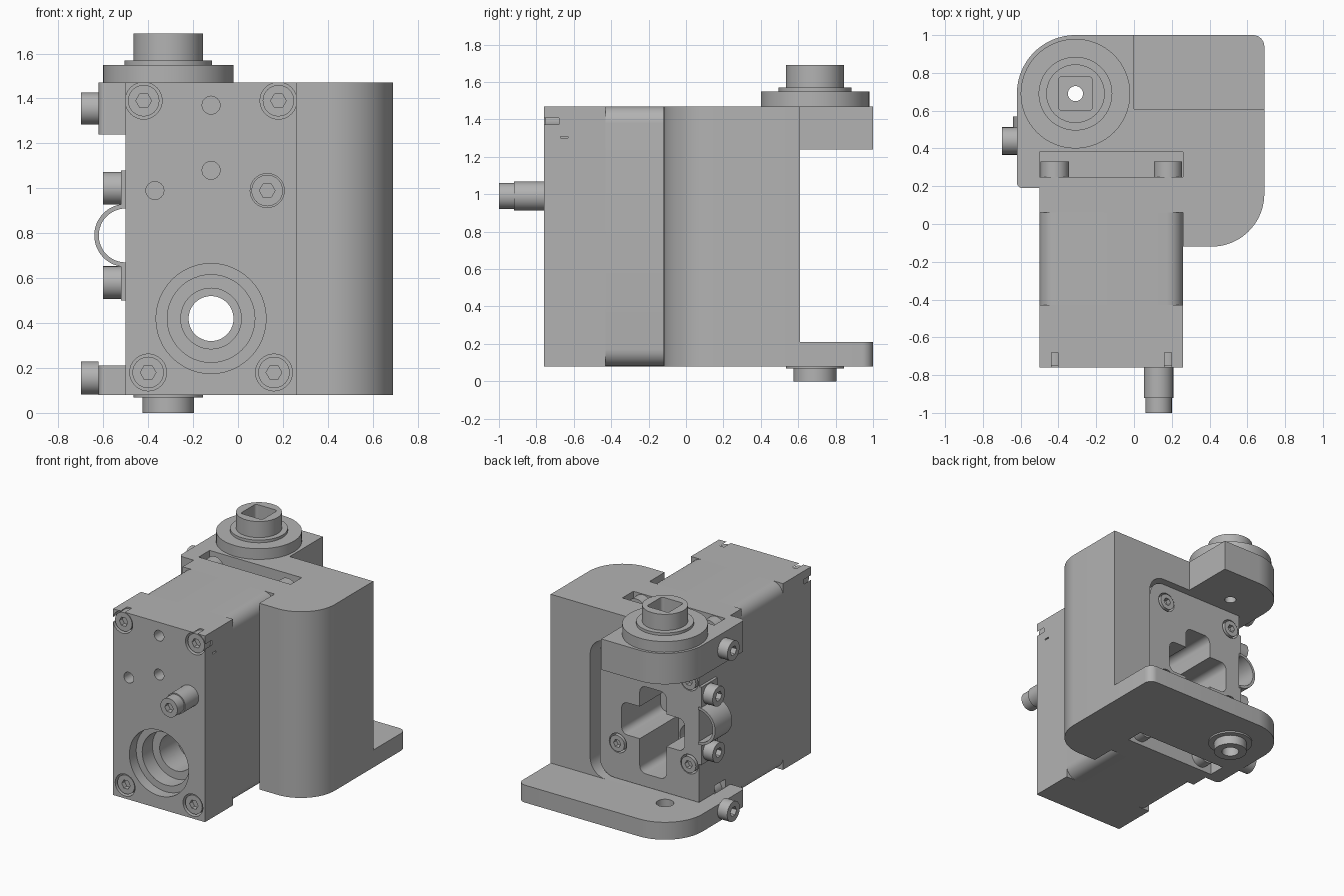
import bpy, bmesh
from math import sin, cos, pi, radians

if "Cube" in bpy.data.objects:
    bpy.data.objects.remove(bpy.data.objects["Cube"])

grey = bpy.data.materials.new("machined_grey")
grey.use_nodes = True
grey.diffuse_color = (0.45, 0.45, 0.45, 1)
grey.node_tree.nodes["Principled BSDF"].inputs["Base Color"].default_value = grey.diffuse_color
parts = []
BOTTOM, TOP = 0.08, 1.47


def arc(u, v, r, start, end, n=12):
    angles = [radians(start + (end - start) * i / n) for i in range(n + 1)]
    return [(u + r * cos(a), v + r * sin(a)) for a in angles]


def rounded(u0, u1, v0, v1, r):
    return (arc(u0 + r, v0 + r, r, 180, 270, 8) + arc(u1 - r, v0 + r, r, 270, 360, 8)
            + arc(u1 - r, v1 - r, r, 0, 90, 8) + arc(u0 + r, v1 - r, r, 90, 180, 8))


def rect(u0, u1, v0, v1):
    return [(u0, v0), (u1, v0), (u1, v1), (u0, v1)]


def circle(u, v, r, n=48):
    return arc(u, v, r, 0, 360, n)[:-1]


def prism(name, profile, axis, lo, hi, keep=True):
    """Extrude a profile along an axis; (u, v) are the two other axes in order."""
    place = {"x": lambda u, v, w: (w, u, v),
             "y": lambda u, v, w: (u, w, v),
             "z": lambda u, v, w: (u, v, w)}[axis]
    bm = bmesh.new()
    low = [bm.verts.new(place(u, v, lo)) for u, v in profile]
    high = [bm.verts.new(place(u, v, hi)) for u, v in profile]
    bm.faces.new(low)
    bm.faces.new(high[::-1])
    for i in range(len(low)):
        j = (i + 1) % len(low)
        bm.faces.new((low[i], low[j], high[j], high[i]))
    bmesh.ops.recalc_face_normals(bm, faces=bm.faces)
    mesh = bpy.data.meshes.new(name)
    bm.to_mesh(mesh)
    bm.free()
    mesh.materials.append(grey)
    ob = bpy.data.objects.new(name, mesh)
    bpy.context.collection.objects.link(ob)
    if keep:
        parts.append(ob)
    return ob


def cut(ob, *cuts):
    """Subtract prisms, each given as (profile, axis, lo, hi)."""
    for spec in cuts:
        cutter = prism("cutter", *spec, keep=False)
        cutter.hide_render = True
        mod = ob.modifiers.new("cut", "BOOLEAN")
        mod.operation, mod.solver, mod.object = "DIFFERENCE", "EXACT", cutter
        bpy.context.view_layer.update()
        result = bpy.data.meshes.new_from_object(
            ob.evaluated_get(bpy.context.evaluated_depsgraph_get()))
        ob.modifiers.clear()
        ob.data = result
        bpy.data.objects.remove(cutter)
    return ob


def bolt(name, u, v, r, axis, base, tip):
    """Cap screw head with a hexagonal socket in its tip."""
    head = prism(name, circle(u, v, r, 32), axis, min(base, tip), max(base, tip))
    inner = tip + (base - tip) * 0.5
    outer = tip - (base - tip) * 0.2
    cut(head, (circle(u, v, r * 0.5, 6), axis, min(inner, outer), max(inner, outer)))


# Shared dimensions: stepped bore, cross opening, pivot axis
BX, BZ = -0.12, 0.42
PX, PY = -0.31, 0.69
through = (circle(BX, BZ, 0.1), "y", -0.9, 0.8)
middle_bore = (circle(BX, BZ, 0.135), "y", -0.9, -0.35)
cross = [(rounded(BX - 0.11, BX + 0.11, 0.31, 0.96, 0.05), "y", 0.1, 0.7),
         (rounded(BX - 0.26, BX + 0.26, 0.56, 0.8, 0.05), "y", 0.1, 0.7)]
front_bolts = [(-0.42, 1.39), (0.18, 1.39), (-0.4, 0.18), (0.16, 0.18)]

# Gear body: square front block, rounded waist, square rear block
front = prism("body_front", rect(-0.5, 0.26, BOTTOM, TOP), "y", -0.76, -0.43)
cut(front, (circle(BX, BZ, 0.245), "y", -0.9, -0.68),
    (circle(BX, BZ, 0.195), "y", -0.9, -0.56), middle_bore, through,
    (rect(-0.67, -0.63, 1.3, 1.31), "x", 0.24, 0.3))
for x, z in front_bolts:
    cut(front, (circle(x, z, 0.082, 32), "y", -0.9, -0.68))
for x, z in [(BX, 1.37), (BX, 1.08), (-0.37, 0.99)]:
    cut(front, (circle(x, z, 0.04, 24), "y", -0.9, -0.6))
waist = prism("body_waist", rounded(-0.5, 0.26, BOTTOM, TOP, 0.09), "y", -0.43, 0.06)
cut(waist, middle_bore, through)
rear = prism("body_rear", rect(-0.5, 0.26, BOTTOM, TOP), "y", 0.06, 0.25)
cut(rear, through, *cross)

# Body screws at both ends
for x, z in front_bolts:
    bolt("front_screw", x, z, 0.07, "y", -0.68, -0.75)
    bolt("rear_screw", x, z, 0.075, "y", 0.25, 0.33)

# Input shaft
prism("input_shaft", circle(0.13, 0.99, 0.078, 32), "y", -0.92, -0.76)
bolt("input_shaft_tip", 0.13, 0.99, 0.07, "y", -0.92, -1.0)

# Housing wrapping the side and back of the body
outline = ([(0.26, -0.12)] + arc(0.41, 0.16, 0.28, -90, 0, 20)
           + [(0.69, 0.61), (-0.5, 0.61), (-0.5, 0.25), (0.26, 0.25)])
housing = prism("housing", outline, "z", BOTTOM, TOP)
recess = rounded(-0.9, 0.365, 0.21, 1.24, 0.13)
cut(housing, (recess, "y", 0.38, 0.8), through, *cross,
    (rect(-0.51, 0.26, 0.24, 0.38), "z", 1.2, 1.6),
    (rect(-0.51, 0.26, 0.24, 0.38), "z", 0.0, 0.27))

# End plate inside the recess, with its screws
plate_outline = ([(-0.5, 0.215)] + arc(0.2, 0.335, 0.12, -90, 0, 8)
                 + arc(0.2, 1.115, 0.12, 0, 90, 8) + [(-0.5, 1.235)])
plate = prism("end_plate", plate_outline, "y", 0.38, 0.56)
cut(plate, through, *cross)
for x in (BX - 0.3, BX + 0.29):
    for z in (0.48, 1.1):
        cut(plate, (circle(x, z, 0.072, 32), "y", 0.5, 0.7))
        bolt("end_plate_screw", x, z, 0.06, "y", 0.5, 0.57)

# Upper and lower bracket arms
ear = ([(-0.5, 0.61), (-0.5, 0.19)] + arc(-0.59, 0.22, 0.03, 270, 180, 6)
       + arc(PX, PY, 0.31, 180, 90, 24))
upper = prism("upper_arm", ear + [(0, 1), (0, 0.61)], "z", 1.24, TOP)
cut(upper, (circle(PX, PY, 0.04), "z", 1.0, 1.6))
lower = prism("lower_arm", ear + arc(0.63, 0.94, 0.06, 90, 0, 8) + [(0.69, 0.61)],
              "z", BOTTOM, 0.21)
cut(lower, (circle(PX, PY, 0.06), "z", 0.0, 0.3))
bolt("upper_arm_screw", 0.44, 1.355, 0.072, "x", -0.62, -0.7)
bolt("lower_arm_screw", 0.44, 0.155, 0.074, "x", -0.62, -0.7)

# Upper pivot: flange, collar and square-drive boss
for name, r, lo, hi in [("pivot_flange", 0.29, TOP, 1.55), ("pivot_collar", 0.195, 1.55, 1.57),
                        ("pivot_boss", 0.155, 1.57, 1.69)]:
    pivot = prism(name, circle(PX, PY, r, 64), "z", lo, hi)
    cut(pivot, (circle(PX, PY, 0.04), "z", 1.0, 1.8))
    if name != "pivot_flange":
        cut(pivot, (rounded(PX - 0.09, PX + 0.09, PY - 0.09, PY + 0.09, 0.02), "z", 1.5, 1.8))

# Lower pivot: washer and boss
for name, r, lo, hi in [("lower_washer", 0.155, 0.068, BOTTOM), ("lower_boss", 0.115, 0, 0.068)]:
    pivot = prism(name, circle(PX, PY, r), "z", lo, hi)
    cut(pivot, (circle(PX, PY, 0.06), "z", -0.1, 0.3))

# Side clamp strap: half ring with two screwed tabs
ring = arc(-0.5, 0.79, 0.14, 90, 270, 24) + arc(-0.5, 0.79, 0.12, 270, 90, 24)
prism("strap_ring", ring, "y", 0.37, 0.57)
for z in (0.58, 1.0):
    prism("strap_tab", rect(-0.52, -0.5, z - 0.08, z + 0.08), "y", 0.37, 0.56)
    bolt("strap_screw", 0.47, z, 0.073, "x", -0.52, -0.6)

# Smooth curved walls, keeping the machined edges sharp
bpy.ops.object.select_all(action="DESELECT")
for ob in parts:
    ob.select_set(True)
bpy.context.view_layer.objects.active = parts[0]
bpy.ops.object.shade_smooth_by_angle(angle=radians(30))
